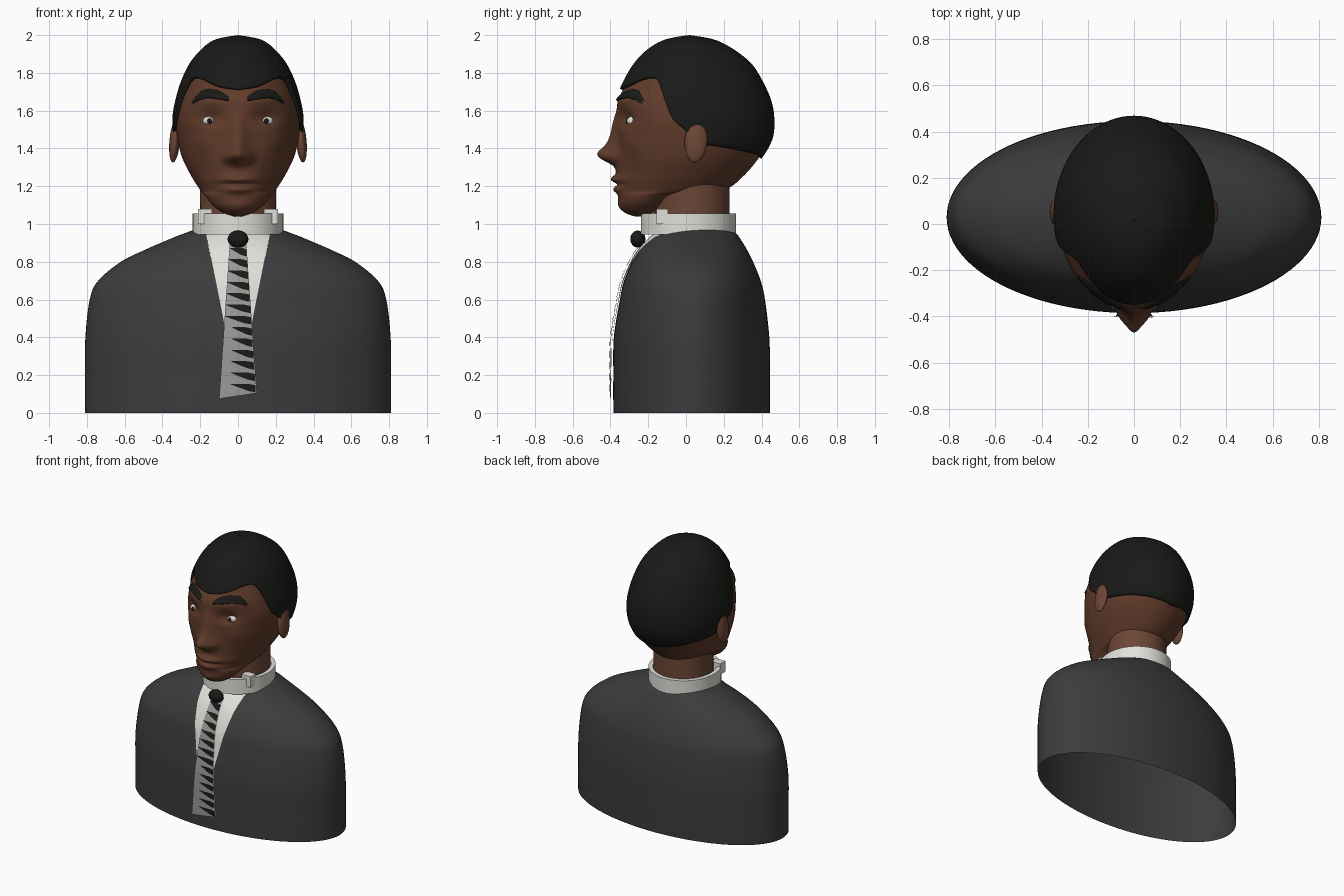
import bpy, bmesh, math
from math import exp, sin, cos, pi, sqrt

if "Cube" in bpy.data.objects:
    bpy.data.objects.remove(bpy.data.objects["Cube"])

# Section tables: z, half width, front y, back y
HEAD = [(1.04, .02, -.27, -.22), (1.06, .08, -.32, -.17), (1.10, .135, -.35, -.10), (1.15, .175, -.36, 0),
        (1.18, .20, -.365, .2), (1.25, .245, -.372, .30), (1.35, .295, -.365, .385), (1.45, .32, -.365, .44),
        (1.55, .33, -.372, .45), (1.65, .315, -.358, .435), (1.75, .285, -.315, .39), (1.84, .24, -.26, .33),
        (1.91, .18, -.19, .24), (1.96, .11, -.10, .14), (1.985, .001, .02, .022)]
TORSO = [(0, .81, -.385, .445), (.2, .81, -.385, .445), (.4, .808, -.382, .441), (.6, .785, -.35, .418),
         (.7, .74, -.328, .395), (.8, .62, -.285, .355), (.86, .50, -.25, .325), (.91, .385, -.205, .295),
         (.95, .285, -.16, .265), (.972, .2, -.09, .21), (.975, .001, .03, .031)]
NOSE = [(1.28, 0), (1.31, .02), (1.345, .085), (1.375, .105), (1.42, .062), (1.47, .036), (1.52, .02), (1.6, 0)]
HAIRLINE = [(0, 1.715), (20, 1.73), (44, 1.77), (58, 1.765), (67, 1.68), (75, 1.56), (82, 1.51), (95, 1.43),
            (110, 1.41), (150, 1.37), (180, 1.345)]


def material(name, *rgb):
    m = bpy.data.materials.new(name)
    m.diffuse_color = (*rgb, 1)
    m.use_nodes = True
    m.node_tree.nodes["Principled BSDF"].inputs["Base Color"].default_value = m.diffuse_color
    return m


SKIN, PALE = material("skin", .12, .045, .024), material("ear_skin", .15, .062, .036)
BLACK, SUIT = material("black", .01, .01, .009), material("suit", .045, .045, .047)
WHITE, GREY = material("white", .75, .75, .7), material("tie_grey", .32, .32, .32)


def at(table, t):
    """Smooth spline through a table at row position t."""
    n = len(table) - 1
    i = max(0, min(n - 1, int(t)))
    f = t - i
    p0, p1, p2, p3 = (table[max(0, min(n, k))] for k in (i - 1, i, i + 1, i + 2))
    return [b + .5 * f * (c - a + f * (2 * a - 5 * b + 4 * c - d + f * (3 * (b - c) + d - a)))
            for a, b, c, d in zip(p0, p1, p2, p3)]


def find(table, key):
    lo, hi = 0, len(table) - 1
    for _ in range(30):
        mid = (lo + hi) / 2
        lo, hi = (mid, hi) if at(table, mid)[0] < key else (lo, mid)
    return lo


def face_relief(x, z):
    """Nose, sockets, brow, cheeks, lips and chin as a shift in y."""
    x = abs(x)
    g = lambda cx, cz, sx, sz: exp(-((x - cx) / sx) ** 2 - ((z - cz) / sz) ** 2)
    d = 0
    if 1.28 < z < 1.6:
        s = .03 + .022 * min(1, (1.6 - z) / .2)
        d -= at(NOSE, find(NOSE, z))[1] * exp(-(x / s) ** 2)
    d += -.028 * g(.058, 1.355, .026, .03) + .032 * g(.14, 1.56, .07, .04) - .016 * g(.13, 1.655, .1, .03)
    d += -.028 * g(0, 1.237, .085, .018) - .02 * g(0, 1.182, .075, .018) + .012 * g(0, 1.21, .1, .008)
    return d - .012 * g(.2, 1.43, .06, .05) + .012 * g(.17, 1.28, .06, .06) - .01 * g(0, 1.09, .06, .03)


def ring_point(row, a, grow=0):
    z, w, yf, yb = row
    return ((w + grow) * sin(a), (yf + yb) / 2 - ((yb - yf) / 2 + grow) * cos(a), z)


def front_y(table, x, z):
    _, w, yf, yb = at(table, find(table, z))
    return (yf + yb) / 2 - (yb - yf) / 2 * sqrt(max(0, 1 - (x / w) ** 2))


def make(name, grids, mat, wrap=False, angle=50):
    """Mesh object from grids of points."""
    bm = bmesh.new()
    for grid in grids:
        rows = [[bm.verts.new(p) for p in r] for r in grid]
        n = len(rows[0])
        for r0, r1 in zip(rows, rows[1:]):
            for k in range(n if wrap else n - 1):
                j = (k + 1) % n
                bm.faces.new((r0[k], r0[j], r1[j], r1[k]))
    bmesh.ops.remove_doubles(bm, verts=bm.verts, dist=.0002)
    bmesh.ops.recalc_face_normals(bm, faces=bm.faces)
    me = bpy.data.meshes.new(name)
    bm.to_mesh(me)
    bm.free()
    ob = bpy.data.objects.new(name, me)
    bpy.context.collection.objects.link(ob)
    return finish(ob, name, mat, angle)


def finish(ob, name, mat, angle=50):
    ob.name = name
    ob.data.materials.append(mat)
    bpy.ops.object.select_all(action='DESELECT')
    ob.select_set(True)
    bpy.context.view_layer.objects.active = ob
    bpy.ops.object.shade_smooth_by_angle(angle=math.radians(angle))
    return ob


def ball(name, loc, scale, mat, rot=(0, 0, 0)):
    bpy.ops.mesh.primitive_uv_sphere_add(segments=32, ring_count=16, location=loc, rotation=rot)
    bpy.context.object.scale = scale
    return finish(bpy.context.object, name, mat)


def patch(name, fns, mat, off, nu=12, nv=40):
    """Cloth lying on the chest; each fn maps u, v to x, z."""
    grids = []
    for fn in fns:
        pts = [[fn(i / nu, j / nv) for i in range(nu + 1)] for j in range(nv + 1)]
        grids.append([[(x, front_y(TORSO, x, z) - off, z) for x, z in r] for r in pts])
    return make(name, grids, mat)


def lathe(name, profile, cy, mat):
    """Closed or open profile of (x radius, y radius, z)."""
    return make(name, [[[(rx * sin(k * pi / 32), cy - ry * cos(k * pi / 32), z) for k in range(64)]
                        for rx, ry, z in profile]], mat, True, 35)


# Jacket shell, open underneath
make("jacket", [[[ring_point(at(TORSO, 10 * j / 60), k * pi / 48) for k in range(96)] for j in range(61)]], SUIT, True)

# Head with sculpted face
rows = []
for j in range(121):
    row = at(HEAD, 14 * j / 120)
    ring = []
    for k in range(128):
        a = k * pi / 64
        x, y, z = ring_point(row, a)
        if cos(a) > 0:
            y += face_relief(x, z) * min(1, 2.5 * cos(a))
        ring.append((x, y, z))
    rows.append(ring)
make("head", [rows], SKIN, True, 80)

# Hair shell above the hairline
columns = []
for k in range(128):
    a = k * pi / 64
    deg = math.degrees(min(a, 2 * pi - a))
    t0 = find(HEAD, at(HAIRLINE, find(HAIRLINE, deg))[1])
    col = []
    for j in range(41):
        row = at(HEAD, t0 + (14 - t0) * j / 40)
        lift = .015 * max(0, (row[0] - 1.7) / .285)
        grow = .018 * min(1, (40 - j) / 4)
        x, y, z = ring_point(row, a, grow)
        col.append((x, y, z + lift))
    columns.append(col)
hair = make("hair", [[list(r) for r in zip(*columns)]], BLACK, True)
sol = hair.modifiers.new("thickness", 'SOLIDIFY')
sol.thickness = .02

# Eyes, brows, ears and collar tabs on both sides
for s, side in ((-1, "left"), (1, "right")):
    fy = front_y(HEAD, .15, 1.545) + face_relief(.15, 1.545)
    ball(side + "_eye", (s * .15, fy + .02, 1.545), (.036, .034, .026), WHITE)
    ball(side + "_pupil", (s * .15, fy - .008, 1.545), (.014, .01, .015), BLACK)
    ball(side + "_ear", (s * .335, .053, 1.44), (.028, .06, .115), PALE, (math.radians(-4), s * math.radians(-5), 0))
    brow = []
    path = [(.05, 1.662), (.10, 1.682), (.165, 1.69), (.205, 1.675), (.24, 1.645)]
    for j in range(17):
        x, z = at(path, j / 4)
        h = .024 * min(1, .45 + j / 8, .3 + (16 - j) / 8)
        ring = []
        for k in range(12):
            zz = z + h * sin(k * pi / 6)
            ring.append((s * x, front_y(HEAD, x, zz) + face_relief(x, zz) - .012 * cos(k * pi / 6), zz))
        brow.append(ring)
    make(side + "_brow", [brow], BLACK, True)
    bpy.ops.mesh.primitive_cube_add(size=1, location=(s * .175, -.125, 1.04))
    bpy.context.object.scale = (.075, .06, .08)
    finish(bpy.context.object, side + "_collar_tab", WHITE, 30)

# Neck and collar
lathe("neck", [(.2, .2, .92), (.2, .2, 1.1), (.203, .2, 1.22)], .03, PALE)
lathe("collar", [(.24, .252, .945), (.24, .252, 1.055), (.21, .222, 1.055), (.21, .222, .945), (.24, .252, .945)],
      .0125, WHITE)

# Shirt front
patch("shirt", [lambda u, v: ((2 * u - 1) * (.17 - .165 * v), .95 - .83 * v)], WHITE, .008)


# Tie, stripes and knot
def tie_half(z):
    return .045 + .055 * (.88 - z) / .79


patch("tie", [lambda u, v: ((2 * u - 1) * tie_half(.9 - .81 * v), .9 - .81 * v + .03 * (u - .5) * v)], GREY, .016)


def stripe(z0, left):
    def fn(u, v):
        x = tie_half(z0) * (left + (.97 - left) * u)
        return x, z0 - .025 * (u - .5) + (v - .5) * .038 * min(1, .08 + 1.3 * u)
    return fn


patch("tie_stripes", [stripe(.86 - .06 * i, -.97 if i < 7 else -.4) for i in range(13)], BLACK, .02, 8, 2)
ball("tie_knot", (0, -.255, .92), (.055, .04, .045), BLACK)
